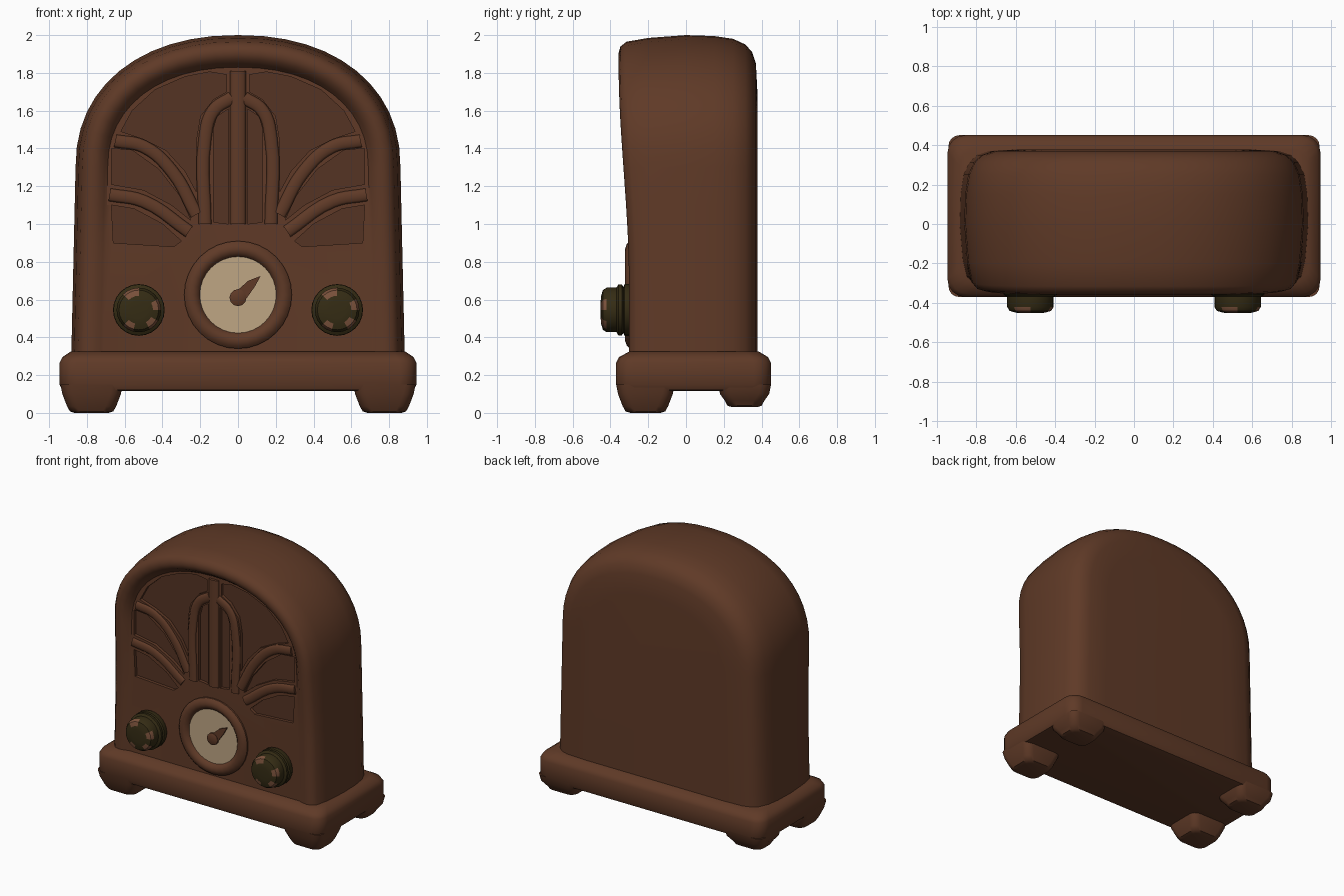
import bpy, bmesh, math

if "Cube" in bpy.data.objects:
    bpy.data.objects.remove(bpy.data.objects["Cube"], do_unlink=True)


def material(name, rgb):
    m = bpy.data.materials.new(name)
    m.use_nodes = True
    m.diffuse_color = (*rgb, 1)
    bsdf = m.node_tree.nodes["Principled BSDF"]
    bsdf.inputs["Base Color"].default_value = (*rgb, 1)
    bsdf.inputs["Roughness"].default_value = 0.7
    return m


WOOD = material("brown wood", (0.115, 0.042, 0.02))
CLOTH = material("dark grille brown", (0.09, 0.033, 0.017))
CREAM = material("cream dial", (0.52, 0.38, 0.23))
OLIVE = material("dark olive knob", (0.035, 0.025, 0.007))
WORN = material("worn brown", (0.2, 0.085, 0.045))
PANEL_Y = -0.285
FLOOR_Y = -0.255


def smooth(ob, angle=40):
    bpy.ops.object.select_all(action="DESELECT")
    ob.select_set(True)
    bpy.context.view_layer.objects.active = ob
    bpy.ops.object.shade_smooth_by_angle(angle=math.radians(angle))


def loft(name, stacks, *mats, angle=40):
    """Skin each stack of closed rings and cap both ends."""
    bm = bmesh.new()
    for rings in stacks:
        loops = [[bm.verts.new(p) for p in ring] for ring in rings]
        n = len(loops[0])
        for a, b in zip(loops, loops[1:]):
            for i in range(n):
                j = (i + 1) % n
                bm.faces.new((a[i], a[j], b[j], b[i]))
        bm.faces.new(loops[0])
        bm.faces.new(loops[-1])
    bmesh.ops.recalc_face_normals(bm, faces=bm.faces)
    mesh = bpy.data.meshes.new(name)
    bm.to_mesh(mesh)
    bm.free()
    ob = bpy.data.objects.new(name, mesh)
    bpy.context.collection.objects.link(ob)
    for m in mats:
        mesh.materials.append(m)
    smooth(ob, angle)
    return ob


def circle(cx, cz, r, y, n=24):
    return [(cx + r * math.cos(math.tau * i / n), y, cz + r * math.sin(math.tau * i / n))
            for i in range(n)]


def rounded_rect(x0, x1, y0, y1, r, z, steps=4):
    pts = []
    corners = ((x1 - r, y1 - r), (x0 + r, y1 - r), (x0 + r, y0 + r), (x1 - r, y0 + r))
    for k, (cx, cy) in enumerate(corners):
        for s in range(steps + 1):
            a = math.pi / 2 * (k + s / steps)
            pts.append((cx + r * math.cos(a), cy + r * math.sin(a), z))
    return pts


def prism(outline, side, y0, y1):
    return [[(side * x, y, z) for x, z in outline] for y in (y0, y1)]


# Arched cabinet: rings of the arch, from the back face round to the sunken panel
def arch(inset, y, flare):
    w, h = 0.86 - inset, 0.7 - inset
    half = [(w + 0.025 * (1.3 - z) / 1.1, z) for z in (0.2, 0.5, 0.8, 0.95, 1.1)]
    for i in range(13):
        a = math.pi / 2 * i / 12
        half.append((w * math.cos(a) ** 0.909 if i < 12 else 0, 1.3 + h * math.sin(a) ** 0.909))
    outline = half + [(-x, z) for x, z in reversed(half[:-1])]
    pts = []
    for x, z in outline:
        t = min(max((z - 0.7) / 1.15, 0), 1)
        pts.append((x, y - flare * t * t * (3 - 2 * t), z))
    return pts


profile = [(0.3, 0.378, 0), (0.15, 0.37, 0), (0.09, 0.35, 0), (0.05, 0.315, 0), (0.02, 0.25, 0),
           (0.005, 0.15, 0), (0, 0, 0), (0.015, -0.18, 0.02), (0.035, -0.265, 0.05),
           (0.06, -0.292, 0.055), (0.095, -0.302, 0.055), (0.13, -0.298, 0.045),
           (0.155, -0.29, 0.02), (0.17, PANEL_Y, 0)]
cabinet = loft("cabinet", [[arch(*p) for p in profile]], WOOD)

# Grille openings, mirrored, cut into the panel
cells = [
    [(0.62, 1.49), (0.56, 1.6), (0.44, 1.71), (0.28, 1.78), (0.15, 1.805), (0.06, 1.79),
     (0.06, 1.7), (0.13, 1.66), (0.2, 1.57), (0.22, 1.45), (0.22, 1.17), (0.28, 1.28),
     (0.38, 1.39), (0.5, 1.45)],
    [(0.67, 1.4), (0.56, 1.39), (0.42, 1.29), (0.31, 1.15), (0.25, 1.02), (0.35, 1.1),
     (0.5, 1.18), (0.67, 1.21)],
    [(0.67, 1.1), (0.55, 1.08), (0.4, 1.0), (0.3, 0.91), (0.34, 0.88), (0.5, 0.89), (0.66, 0.9)],
    [(0.05, 1.0), (0.13, 1.01), (0.13, 1.5), (0.11, 1.57), (0.05, 1.61)],
]
sides = (1, -1)
cutter = loft("grille_cutter", [prism(c, s, -0.4, FLOOR_Y) for c in cells for s in sides], WOOD)
cutter.hide_render = True
cut = cabinet.modifiers.new("grille_cut", "BOOLEAN")
cut.operation = "DIFFERENCE"
cut.solver = "EXACT"
cut.object = cutter
bpy.context.view_layer.objects.active = cabinet
bpy.ops.object.modifier_apply(modifier=cut.name)
bpy.data.objects.remove(cutter, do_unlink=True)
smooth(cabinet)
loft("grille_cloth", [prism(c, s, FLOOR_Y - 0.007, FLOOR_Y) for c in cells for s in sides], CLOTH)


# Rounded ribs between the openings
def rib(name, points, radius):
    cu = bpy.data.curves.new(name, "CURVE")
    cu.dimensions = "3D"
    cu.bevel_depth = radius
    cu.bevel_resolution = 2
    cu.use_fill_caps = True
    cu.resolution_u = 5
    sp = cu.splines.new("BEZIER")
    sp.bezier_points.add(len(points) - 1)
    for bp, (x, z) in zip(sp.bezier_points, points):
        bp.co = (x, 0, z)
        bp.handle_left_type = bp.handle_right_type = "AUTO"
    ob = bpy.data.objects.new(name, cu)
    bpy.context.collection.objects.link(ob)
    ob.location.y = PANEL_Y
    ob.scale.y = 0.5
    cu.materials.append(WOOD)


rib("center_rib", [(0, 1.0), (0, 1.4), (0, 1.81)], 0.042)
for s, label in ((1, "left"), (-1, "right")):
    for part, pts in (("loop_rib", [(0.175, 1.0), (0.175, 1.45), (0.13, 1.6), (0.03, 1.67)]),
                      ("upper_fan_rib", [(0.65, 1.44), (0.5, 1.41), (0.35, 1.28), (0.22, 1.05)]),
                      ("lower_fan_rib", [(0.68, 1.155), (0.5, 1.12), (0.26, 0.96)])):
        rib(label + "_" + part, [(s * x, z) for x, z in pts], 0.034)

# Plinth and four tapered feet
plinth = [(0.9, -0.33, 0.41, 0.115), (0.93, -0.36, 0.44, 0.122), (0.945, -0.37, 0.45, 0.15),
          (0.945, -0.37, 0.45, 0.265), (0.93, -0.355, 0.435, 0.295), (0.885, -0.3, 0.385, 0.325)]
loft("plinth", [[rounded_rect(-w, w, a, b, 0.09, z) for w, a, b, z in plinth]], WOOD)
for s, label in ((1, "left"), (-1, "right")):
    for end, y0, y1, low in (("front", -0.37, -0.06, 0), ("back", 0.17, 0.45, 0.03)):
        rings = []
        for inset, z in ((0, 0.15), (0.01, 0.1), (0.035, low + 0.035), (0.05, low + 0.008), (0.075, low)):
            x0, x1 = sorted((s * (0.61 + inset), s * (0.94 - inset)))
            rings.append(rounded_rect(x0, x1, y0 + inset, y1 - inset, 0.055, z))
        loft(f"{end}_{label}_foot", [rings], WOOD)

# Dial: bezel, cream face and pointer
DIAL_Z = 0.625
bezel = [(0.285, -0.27), (0.285, -0.297), (0.27, -0.313), (0.245, -0.322), (0.222, -0.316),
         (0.205, -0.3), (0.2, -0.287)]
loft("dial_bezel", [[circle(0, DIAL_Z, r, y, 32) for r, y in bezel]], WOOD)
loft("dial_face", [[circle(0, DIAL_Z, 0.203, y, 32) for y in (-0.286, -0.293)]], CREAM)
loft("dial_hub", [[circle(0, 0.61, r, y, 12) for r, y in ((0.045, -0.29), (0.045, -0.308), (0.03, -0.315))]], WOOD)
loft("dial_pointer", [prism([(-0.03, 0.625), (0.055, 0.7), (0.12, 0.725), (0.09, 0.67), (0.03, 0.585)],
                            1, -0.29, -0.305)], WOOD)

# Knobs with worn patches on the rounded front edge
knob = [(0.125, -0.27), (0.137, -0.3), (0.137, -0.325), (0.122, -0.332), (0.135, -0.34),
        (0.135, -0.358), (0.118, -0.368), (0.118, -0.42), (0.105, -0.44), (0.075, -0.449), (0.045, -0.452)]
for s, label in ((1, "left"), (-1, "right")):
    ob = loft(label + "_knob", [[circle(s * 0.525, 0.545, r, y) for r, y in knob]], OLIVE, WORN)
    for f in ob.data.polygons:
        dx, dz = f.center.x - s * 0.525, f.center.z - 0.545
        step = int(math.degrees(math.atan2(dz, dx)) % 360 / 15)
        dist = math.hypot(dx, dz)
        if f.center.y < -0.425 and dist > 0.08 and step in (0, 1, 6, 7, 8, 15, 16, 20, 21):
            f.material_index = 1
